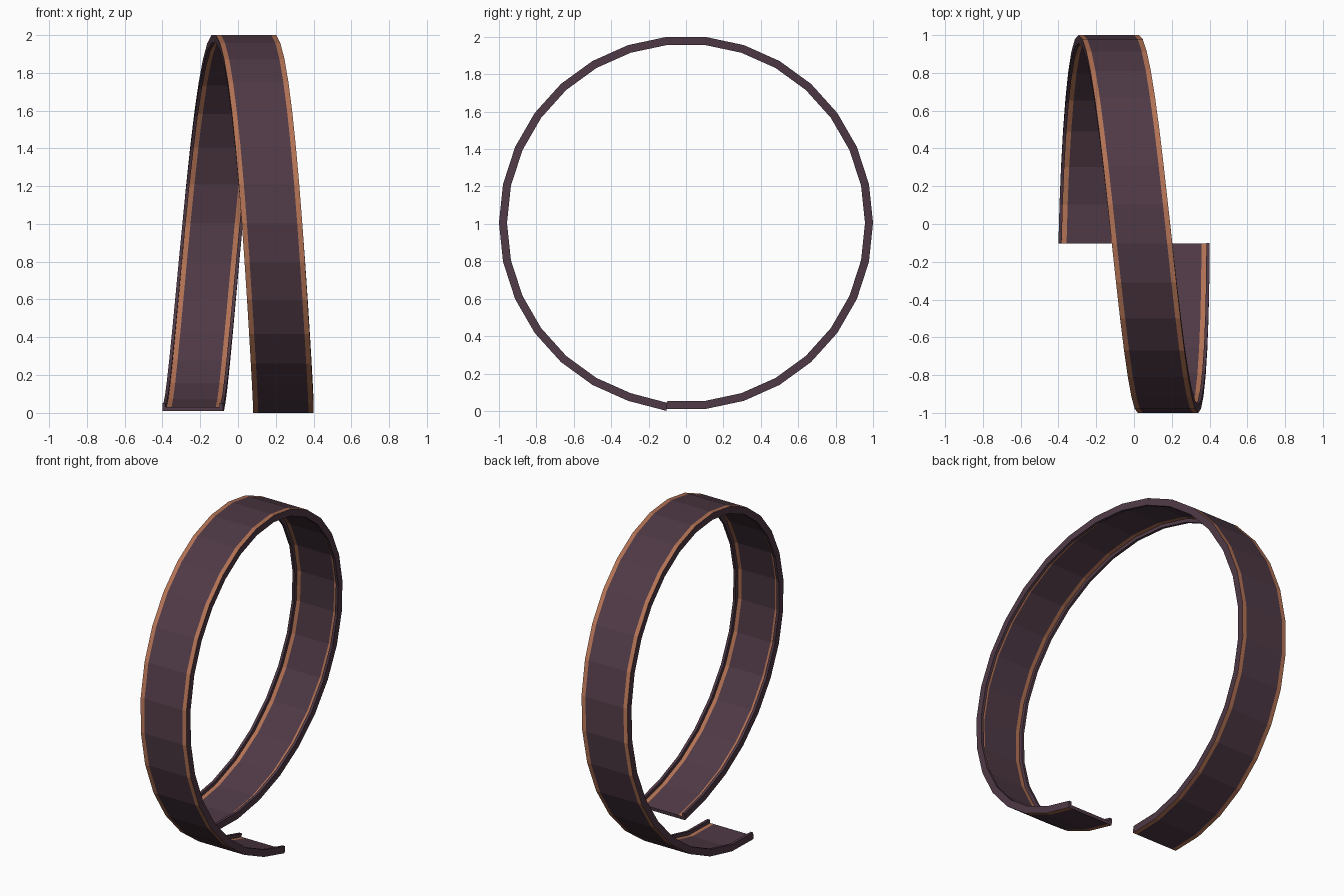
import bpy, bmesh, math

if "Cube" in bpy.data.objects:
    bpy.data.objects.remove(bpy.data.objects["Cube"])

SEG = 30            # straight pieces in the full turn
STEP = 2 * math.pi / SEG
CZ = 1.005          # loop centre height


def material(name, rgb):
    m = bpy.data.materials.new(name)
    m.diffuse_color = (*rgb, 1)
    m.use_nodes = True
    m.node_tree.nodes["Principled BSDF"].inputs["Base Color"].default_value = m.diffuse_color
    return m


plum = material("dark plum", (0.078, 0.041, 0.060))
copper = material("copper orange", (0.45, 0.17, 0.09))

# Right half of the channel section: (sideways, radius, copper on the edge leading to the next point)
half = [
    (0.133, 1.000, True),    # outer stripe
    (0.160, 1.000, False),   # rail side
    (0.160, 0.957, False),   # rail top
    (0.143, 0.957, False),   # rail inner wall
    (0.143, 0.979, True),    # inner stripe
    (0.117, 0.979, False),   # bed surface
]
# Mirror it to the left (edge colours shift by one when reversed)
left = [(-half[i][0], half[i][1], half[i - 1][2] if i else False)
        for i in range(len(half) - 1, -1, -1)]
profile = half + left


def side_shift(f):
    """Eased sideways travel of the loop from one end to the other."""
    return -0.24 + 0.48 * f * f * (3 - 2 * f) + 0.04 * math.sin(math.pi * f) * (1 - f)


# Sweep the channel around the loop: bottom, back, top, front, bottom
bm = bmesh.new()
rings = []
for i in range(SEG + 1):
    a = (i - 0.5) * STEP
    x = side_shift(i / SEG)
    drop = 0.01 if i == SEG else 0.0
    rings.append([bm.verts.new((x + u, r * math.sin(a), CZ - r * math.cos(a) - drop))
                  for u, r, _ in profile])

n = len(profile)
for r0, r1 in zip(rings, rings[1:]):
    for j in range(n):
        k = (j + 1) % n
        f = bm.faces.new((r0[j], r0[k], r1[k], r1[j]))
        f.material_index = int(profile[j][2])

# Close both ends
bm.faces.new(rings[0])
bm.faces.new(rings[-1][::-1])
bmesh.ops.recalc_face_normals(bm, faces=bm.faces[:])

mesh = bpy.data.meshes.new("loop_track")
bm.to_mesh(mesh)
bm.free()
mesh.materials.append(plum)
mesh.materials.append(copper)
track = bpy.data.objects.new("loop_track", mesh)
bpy.context.collection.objects.link(track)
